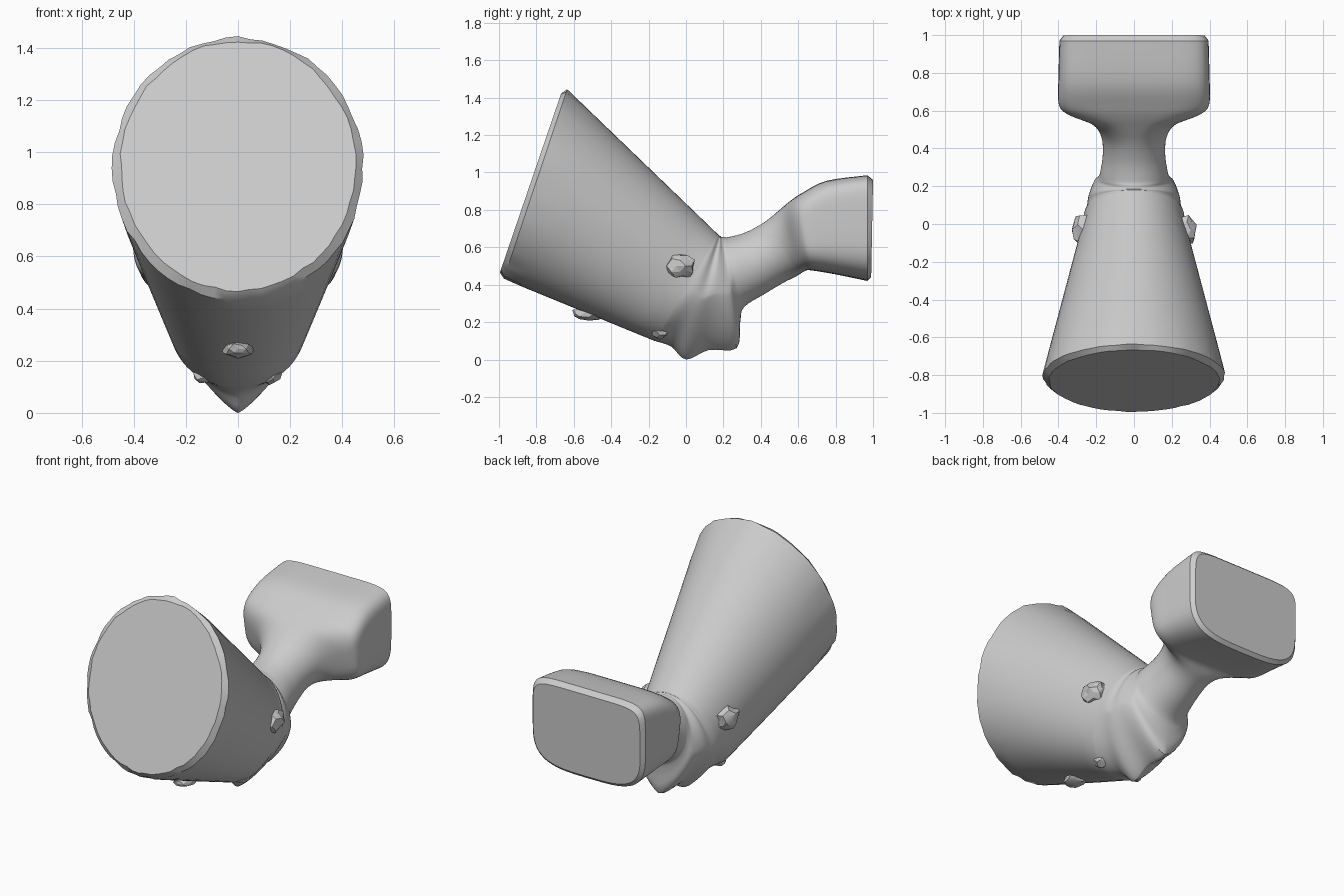
import bpy, bmesh, math, random
from mathutils import Vector

if "Cube" in bpy.data.objects:
    bpy.data.objects.remove(bpy.data.objects["Cube"])

random.seed(4)
SEG = 64


def ring_points(r, jitter=0.0):
    """Section spanning a top and a bottom point, rounder or squarer by exponent."""
    ty, tz, by, bz, w, pt, pb = r
    pts = []
    for i in range(SEG):
        a = 2 * math.pi * i / SEG
        c, s = math.cos(a), math.sin(a)
        e = 2 / (pt if s >= 0 else pb)
        k = 1 - random.random() * jitter
        x = w * k * math.copysign(abs(c) ** e, c)
        v = k * math.copysign(abs(s) ** e, s)
        y = (ty + by) / 2 + v * (ty - by) / 2
        z = (tz + bz) / 2 + v * (tz - bz) / 2
        pts.append((x, y, max(z, 0.0)))
    return pts


def lerp(a, b, t):
    return [p + (q - p) * t for p, q in zip(a, b)]


def spline(keys, sub):
    out = []
    for i in range(len(keys) - 1):
        p0, p1 = keys[max(i - 1, 0)], keys[i]
        p2, p3 = keys[i + 1], keys[min(i + 2, len(keys) - 1)]
        for j in range(sub):
            t = j / sub
            out.append([0.5 * (2 * b + (c - a) * t + (2 * a - 5 * b + 4 * c - d) * t * t
                               + (3 * b - a - 3 * c + d) * t ** 3)
                        for a, b, c, d in zip(p0, p1, p2, p3)])
    return out + [keys[-1]]


def finish(name, bm, angle):
    bmesh.ops.recalc_face_normals(bm, faces=bm.faces)
    me = bpy.data.meshes.new(name)
    bm.to_mesh(me)
    bm.free()
    ob = bpy.data.objects.new(name, me)
    bpy.context.collection.objects.link(ob)
    bpy.ops.object.select_all(action='DESELECT')
    ob.select_set(True)
    bpy.context.view_layer.objects.active = ob
    bpy.ops.object.shade_smooth_by_angle(angle=math.radians(angle))
    return ob


# Body: cut cone, pinched chin, neck and squared tail block in one loft
# Each section: top y, z, bottom y, z, half width, top exponent, bottom exponent
face = (-.665, 1.43, -.995, .465, .455, 2, 2)
rim = (-.635, 1.445, -.975, .43, .485, 2, 2)
keys = [
    (.17, .67, -.17, .10, .27, 2, 2.2),
    (.175, .665, -.08, .07, .265, 2, 1.6),
    (.18, .66, .00, .00, .25, 2, 1.25),
    (.185, .66, .12, .05, .24, 2, 1.3),
    (.19, .655, .27, .06, .21, 2, 1.4),
    (.205, .655, .29, .20, .19, 2, 1.7),
    (.23, .655, .31, .28, .18, 2, 2),
    (.32, .68, .42, .35, .165, 2, 2),
    (.42, .735, .52, .41, .175, 2, 2),
    (.50, .80, .59, .445, .23, 2.5, 2.3),
    (.56, .85, .64, .475, .36, 3.5, 3),
    (.62, .89, .68, .475, .40, 5, 3.7),
    (.75, .955, .80, .455, .40, 6, 3.8),
    (.97, .985, .97, .42, .395, 7, 3.5),
]
tail_end = (1.0, .96, .99, .44, .375, 7, 3.5)

sections = [ring_points(face, .02), ring_points(rim, .02)]
sections += [ring_points(lerp(rim, keys[0], t / 8)) for t in range(1, 8)]
sections += [ring_points(r) for r in spline(keys, 4)]
sections.append(ring_points(tail_end))

bm = bmesh.new()
loops = [[bm.verts.new(p) for p in s] for s in sections]
for a, b in zip(loops, loops[1:]):
    for i in range(SEG):
        j = (i + 1) % SEG
        bm.faces.new((a[i], a[j], b[j], b[i]))
bm.faces.new(loops[0])
bm.faces.new(loops[-1])
finish("body", bm, 35)


# Rough lumps: side knobs and the small ones under the cone
def lump(name, pos, size):
    bm = bmesh.new()
    bmesh.ops.create_icosphere(bm, subdivisions=2, radius=1)
    for v in bm.verts:
        co = v.co * random.uniform(.8, 1.1)
        v.co = Vector(pos) + Vector(c * s for c, s in zip(co, size))
    finish(name, bm, 20)


for side, label in ((-1, "left"), (1, "right")):
    lump(label + "_knob", (side * .27, -.03, .50), (.065, .085, .07))
    lump(label + "_chin_lump", (side * .12, -.14, .15), (.05, .05, .04))
lump("underside_bump", (0, -.52, .245), (.06, .10, .035))
